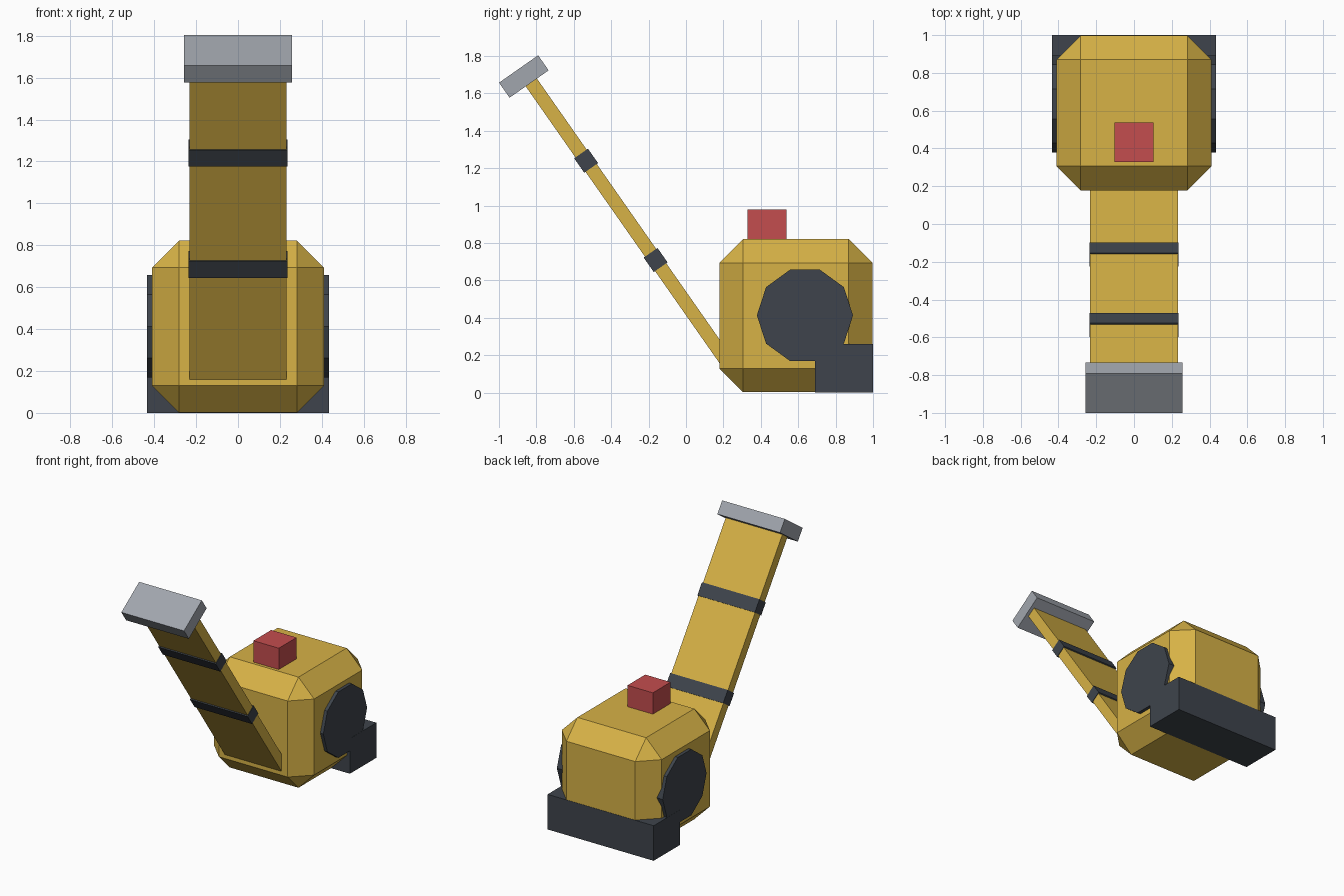
import bpy
import math
from mathutils import Vector

cube = bpy.data.objects.get("Cube")
if cube:
    bpy.data.objects.remove(cube, do_unlink=True)


def material(name, rgb):
    """Flat material from 0-255 display values, stored as linear."""
    lin = [((c / 255 + 0.055) / 1.055) ** 2.4 for c in rgb]
    mat = bpy.data.materials.new(name)
    mat.use_nodes = True
    mat.diffuse_color = (*lin, 1)
    mat.node_tree.nodes["Principled BSDF"].inputs["Base Color"].default_value = (*lin, 1)
    return mat


yellow = material("yellow paint", (215, 178, 70))
dark = material("dark rubber", (62, 68, 76))
grey = material("light grey metal", (161, 166, 174))
red = material("red plastic", (196, 77, 78))


def finish(name, mat):
    obj = bpy.context.object
    obj.name = name
    obj.data.materials.append(mat)
    return obj


def box(name, mat, centre, size, tilt=0):
    bpy.ops.mesh.primitive_cube_add(size=1, location=centre, rotation=(tilt, 0, 0))
    obj = finish(name, mat)
    obj.scale = size
    bpy.ops.object.transform_apply(location=False, rotation=False, scale=True)
    return obj


# Chamfered body, a hair inside the rear block so their faces do not coincide
body = box("body", yellow, (0, 0.588, 0.412), (0.82, 0.82, 0.82))
bevel = body.modifiers.new("chamfer", 'BEVEL')
bevel.width = 0.128
bevel.segments = 1

# Rear foot block and ten-sided side drum
box("rear_block", dark, (0, 0.845, 0.13), (0.87, 0.31, 0.26))
bpy.ops.mesh.primitive_cylinder_add(vertices=10, radius=0.257, depth=0.868,
                                    location=(0, 0.636, 0.413),
                                    rotation=(0, math.pi / 2, 0))
drum = finish("side_drum", dark)
drum.rotation_euler = (0, math.pi / 2, 0)

# Button on the roof
box("top_button", red, (0, 0.433, 0.89), (0.208, 0.208, 0.18))

# Sloping arm, its two bands and the end cap, all along one tilted axis
TILT = math.radians(35)
axis = Vector((0, -math.sin(TILT), math.cos(TILT)))
root = Vector((0, 0.18, 0.22))


def on_arm(name, mat, start, end, width, thickness):
    box(name, mat, root + axis * (start + end) / 2, (width, thickness, end - start), TILT)


on_arm("arm", yellow, -0.1, 1.79, 0.465, 0.073)
for label, along in (("lower", 0.597), ("upper", 1.245)):
    on_arm(label + "_band", dark, along - 0.047, along + 0.047, 0.472, 0.09)
on_arm("end_cap", grey, 1.763, 1.861, 0.514, 0.255)
cap = bpy.context.object
cap.location = (0, -0.867, 1.69)
